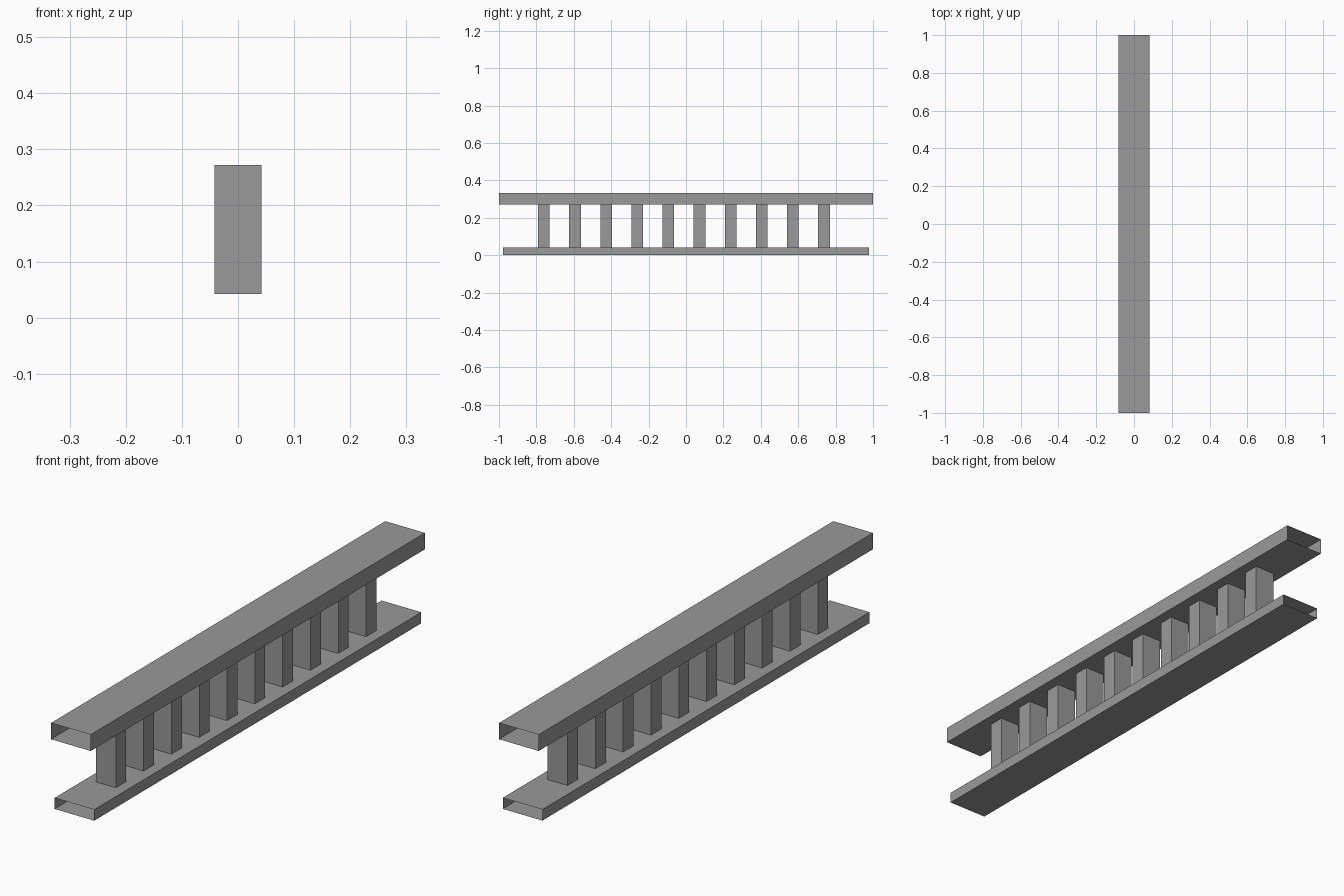
import bpy, bmesh

if "Cube" in bpy.data.objects:
    bpy.data.objects.remove(bpy.data.objects["Cube"])

# Dark grey finish shared by every part
grey = bpy.data.materials.new("dark_grey")
grey.diffuse_color = (0.32, 0.32, 0.32, 1)
grey.use_nodes = True
grey.node_tree.nodes["Principled BSDF"].inputs["Base Color"].default_value = grey.diffuse_color


def open_box(name, x, y, z, open_axis):
    """Box spanning the given (min, max) ranges, without caps along open_axis."""
    bm = bmesh.new()
    bmesh.ops.create_cube(bm, size=1)
    for v in bm.verts:
        for i, (lo, hi) in enumerate((x, y, z)):
            v.co[i] = lo if v.co[i] < 0 else hi
    bm.normal_update()
    caps = [f for f in bm.faces if abs(f.normal[open_axis]) > 0.9]
    bmesh.ops.delete(bm, geom=caps, context='FACES_ONLY')
    mesh = bpy.data.meshes.new(name)
    bm.to_mesh(mesh)
    bm.free()
    mesh.materials.append(grey)
    obj = bpy.data.objects.new(name, mesh)
    bpy.context.collection.objects.link(obj)
    return obj


RAIL_HALF = 0.083
POST_HALF = 0.042
Z_LOW, Z_HIGH, Z_TOP = 0.042, 0.272, 0.334

# Rails: rectangular tubes, open at both ends
open_box("bottom_rail", (-RAIL_HALF, RAIL_HALF), (-0.979, 0.978), (0, Z_LOW), 1)
open_box("handrail", (-RAIL_HALF, RAIL_HALF), (-1, 1), (Z_HIGH, Z_TOP), 1)

# Balusters: ten evenly spaced square posts between the rails
COUNT, FIRST, STEP, DEPTH = 10, -0.760, 0.1664, 0.062
for i in range(COUNT):
    y = FIRST + i * STEP
    open_box(f"baluster_{i + 1}", (-POST_HALF, POST_HALF),
             (y - DEPTH / 2, y + DEPTH / 2), (Z_LOW, Z_HIGH), 2)
